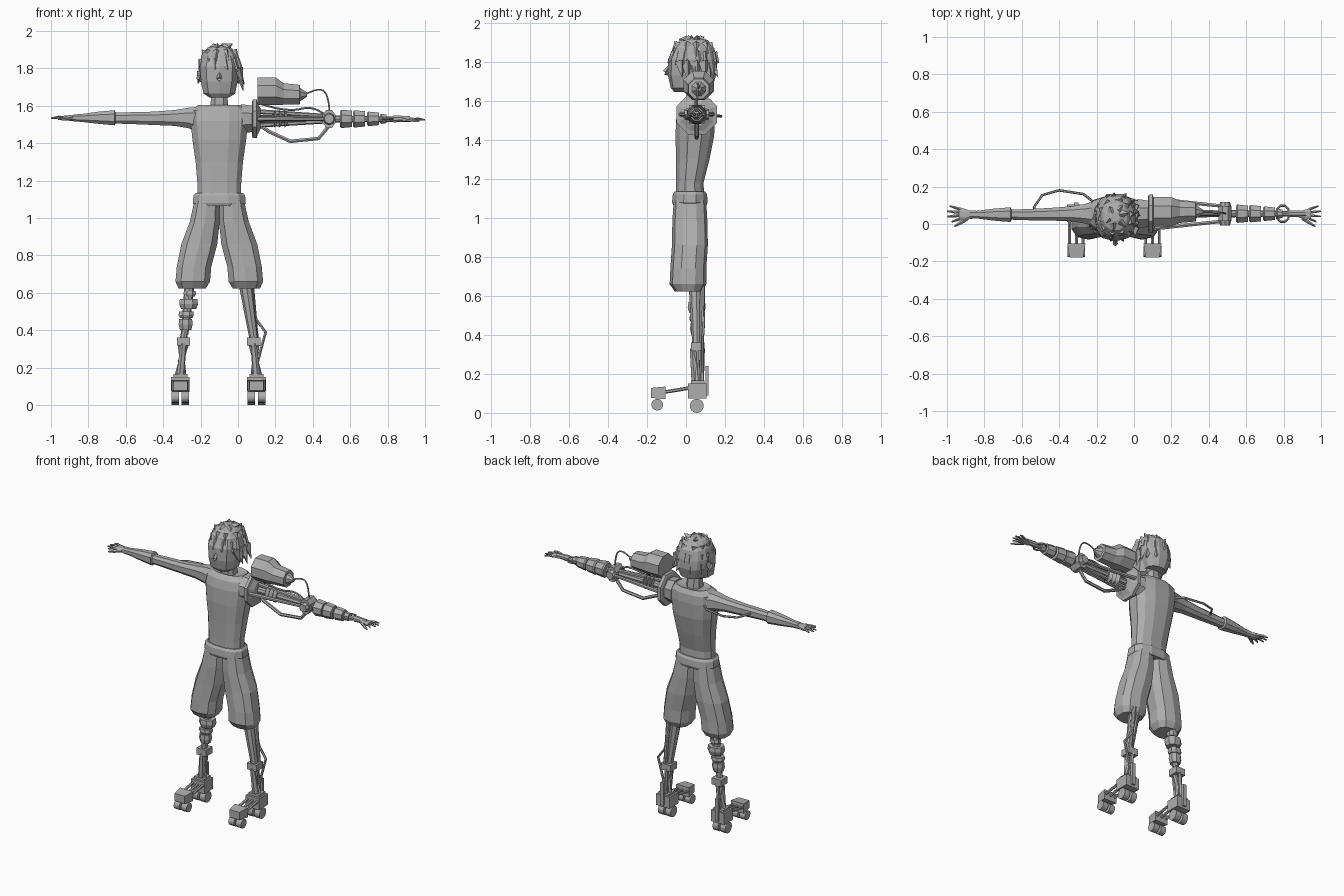
import bpy, bmesh, math, random
from mathutils import Vector, Matrix

random.seed(4)
GREY = bpy.data.materials.new("plain_grey")
GREY.diffuse_color = (0.42, 0.42, 0.42, 1)


def finish(name, bm):
    bmesh.ops.recalc_face_normals(bm, faces=bm.faces)
    me = bpy.data.meshes.new(name)
    bm.to_mesh(me)
    bm.free()
    me.materials.append(GREY)
    ob = bpy.data.objects.new(name, me)
    bpy.context.collection.objects.link(ob)
    return ob


def loft(name, rings, axis="z", n=10, sq=0.8, turn=0.5):
    """Skin a stack of rings (t, a, b, radius_a, radius_b) along an axis."""
    bm = bmesh.new()
    loops = []
    for t, a, b, ra, rb in rings:
        loop = []
        for i in range(n):
            th = 2 * math.pi * (i + turn) / n
            c, s = math.cos(th), math.sin(th)
            u = a + ra * math.copysign(abs(c) ** sq, c)
            v = b + rb * math.copysign(abs(s) ** sq, s)
            loop.append(bm.verts.new({"z": (u, v, t), "x": (t, u, v), "y": (u, t, v)}[axis]))
        loops.append(loop)
    for p, q in zip(loops, loops[1:]):
        for i in range(n):
            j = (i + 1) % n
            bm.faces.new((p[i], p[j], q[j], q[i]))
    bm.faces.new(loops[0])
    bm.faces.new(loops[-1])
    return finish(name, bm)


def rods(name, items, n=6):
    """Tapered rods, each (start, end, radius_1, radius_2), in one mesh."""
    bm = bmesh.new()
    for p, q, r1, r2 in items:
        p, q = Vector(p), Vector(q)
        m = Matrix.Translation((p + q) / 2) @ (q - p).to_track_quat("Z", "Y").to_matrix().to_4x4()
        bmesh.ops.create_cone(bm, cap_ends=True, segments=n, radius1=r1, radius2=r2,
                              depth=(q - p).length, matrix=m)
    return finish(name, bm)


def box(name, x0, x1, y0, y1, z0, z1, front=1.0):
    """Box; 'front' scales the width and height of the -y end."""
    c = ((x0 + x1) / 2, (y0 + y1) / 2, (z0 + z1) / 2)
    bm = bmesh.new()
    bmesh.ops.create_cube(bm, size=1)
    for v in bm.verts:
        k = front if v.co.y < 0 else 1
        v.co = (c[0] + v.co.x * (x1 - x0) * k, c[1] + v.co.y * (y1 - y0), c[2] + v.co.z * (z1 - z0) * k)
    return finish(name, bm)


def hose(name, pts, r, smooth=True):
    cu = bpy.data.curves.new(name, "CURVE")
    cu.dimensions = "3D"
    cu.bevel_depth, cu.bevel_resolution, cu.use_fill_caps = r, 1, True
    sp = cu.splines.new("NURBS" if smooth else "POLY")
    sp.points.add(len(pts) - 1)
    for p, co in zip(sp.points, pts):
        p.co = (*co, 1)
    if smooth:
        sp.use_endpoint_u, sp.order_u, sp.resolution_u = True, 3, 4
    sp.use_smooth = False
    cu.materials.append(GREY)
    bpy.context.collection.objects.link(bpy.data.objects.new(name, cu))


MX = -0.10   # body centre line

# Torso, neck and belt
loft("torso", [(1.10, MX, .02, .120, .075), (1.18, MX, .02, .120, .072), (1.30, MX, .035, .130, .088),
               (1.42, MX, .045, .148, .102), (1.52, MX, .05, .158, .102), (1.575, MX, .055, .155, .092),
               (1.605, MX, .06, .115, .07), (1.595, MX, .055, .055, .05)], n=12)
loft("neck", [(1.57, MX, .05, .052, .052), (1.68, MX, .045, .045, .045)], n=8)
loft("belt", [(1.065, MX, .02, .138, .088), (1.08, MX, .02, .145, .094), (1.12, MX, .02, .142, .09),
              (1.135, MX, .02, .13, .08)], n=12)

# Baggy shorts, one loft per leg
for side, s in (("left", -1), ("right", 1)):
    loft("shorts_" + side, [(1.09, MX + s * .066, .02, .070, .083), (.98, MX + s * .078, .02, .083, .09),
                            (.86, MX + s * .107, .02, .100, .092), (.74, MX + s * .135, .012, .096, .092),
                            (.66, MX + s * .142, .01, .096, .094), (.622, MX + s * .145, .012, .075, .07)], n=10)

# Head with flat-sided face and pointed nose
loft("head", [(1.645, MX, -.015, .055, .045), (1.665, MX, .0, .088, .078), (1.73, MX, .015, .102, .108),
              (1.81, MX, .025, .108, .118), (1.87, MX, .035, .09, .1)], n=10, sq=.8)
rods("nose", [((MX, -.075, 1.79), (MX, -.107, 1.745), .004, .014),
              ((MX, -.107, 1.745), (MX, -.075, 1.735), .014, .008)], n=4)
rods("ears", [((MX + s * .095, .035, 1.75), (MX + s * .113, .045, 1.755), .024, .018) for s in (-1, 1)])

# Hair cap with layered spikes
loft("hair_cap", [(1.68, MX, .085, .07, .055), (1.75, MX, .075, .103, .088), (1.81, MX, .045, .112, .118),
                  (1.87, MX, .04, .098, .108), (1.91, MX, .04, .065, .075), (1.925, MX, .04, .02, .025)], n=12, sq=.9)
spikes = []
for z, rad, count in ((1.78, .95, 11), (1.84, .9, 13), (1.89, .72, 10), (1.91, .35, 6)):
    for i in range(count):
        th = 2 * math.pi * (i + random.random() * .6) / count
        c, s = math.cos(th), math.sin(th)
        if z < 1.8 and s < -.1:
            continue                     # keep the face clear
        p = Vector((MX + .1 * rad * c, .04 + .11 * rad * s, z))
        q = p + Vector((.03 * c + .01, .035 * s - .005, -.055 if z < 1.9 else .012))
        q.z += random.uniform(-.012, .012)
        spikes.append((p, q, .026, .002))
for y, z in ((-.03, 1.72), (.0, 1.70), (.05, 1.68), (.09, 1.70)):   # side locks
    spikes.append(((MX + .10, y, 1.80), (MX + .128, y + .01, z), .028, .002))
rods("hair_spikes", spikes, n=4)


# Hands: palm, four fingers and a thumb
def hand(name, s, wrist, k, zc):
    loft(name + "_palm", [(s * wrist, .05, zc, .018 * k, .016 * k), (s * (wrist + .03), .05, zc, .032 * k, .016 * k),
                          (s * (wrist + .065), .055, zc, .036 * k, .012 * k)], axis="x", n=8)
    x = wrist + .055
    fingers = []
    for j, tip in enumerate((.975, .998, 1.0, .985)):
        y = .03 + j * .016
        mid = (s * (x + tip) / 2, y + (j - 1.5) * .006, zc + .004)
        fingers += [((s * x, y, zc), mid, .009 * k, .008 * k),
                    (mid, (s * tip, y + (j - 1.5) * .012, zc - .002), .008 * k, .004)]
    fingers += [((s * (wrist + .02), .03, zc), (s * (wrist + .06), .005, zc - .005), .011 * k, .010 * k),
                ((s * (wrist + .06), .005, zc - .005), (s * (wrist + .09), -.013, zc - .008), .010 * k, .004)]
    rods(name + "_fingers", fingers, n=5)


# Natural arm with long gauntlet
loft("natural_arm", [(-.20, .055, 1.525, .075, .075), (-.265, .055, 1.535, .055, .058),
                     (-.34, .055, 1.535, .042, .045), (-.45, .052, 1.533, .036, .038),
                     (-.56, .05, 1.534, .032, .034), (-.68, .05, 1.534, .028, .03)], axis="x", n=8)
loft("gauntlet", [(-.655, .05, 1.535, .03, .03), (-.66, .05, 1.536, .042, .043), (-.75, .05, 1.536, .034, .034),
                  (-.84, .05, 1.535, .022, .022), (-.88, .05, 1.535, .024, .02)], axis="x", n=8)
hand("natural_hand", -1, .87, 1.0, 1.535)
hose("arm_cable", [(-.22, .12, 1.52), (-.27, .16, 1.52), (-.40, .18, 1.52), (-.49, .155, 1.525),
                   (-.535, .09, 1.535), (-.53, .07, 1.535)], .007, False)

# Mechanical shoulder plate and socket
AZ, AY = 1.53, .055
loft("shoulder_socket", [(.02, AY, AZ, .085, .085), (.08, AY, AZ, .075, .075)], axis="x", n=8, sq=1)
loft("shoulder_plate", [(.075, AY, AZ, .10, .10), (.08, AY, AZ, .112, .112), (.10, AY, AZ, .112, .112),
                        (.105, AY, AZ, .09, .09), (.12, AY, AZ, .06, .06)], axis="x", n=8, sq=1)

# Upper arm: tapering rods, centre piston with collars
rods("upper_arm_struts", [((.09, AY + a, AZ + b), (.48, AY + a * .5, AZ + b * .4), .013, .01)
                          for a, b in ((.08, 0), (-.08, 0), (0, .04), (0, -.035))])
rods("upper_arm_piston", [((.1, AY, AZ), (.48, AY, AZ), .022, .018)], n=8)
rods("piston_collars", [((x - h, AY, AZ), (x + h, AY, AZ), a, b) for x in (.20, .228, .256)
                        for h, a, b in ((.008, .048, .03),)], n=8)

# Shoulder canister with nozzle
CZ = 1.678
loft("canister", [(.105, AY + .01, CZ, .085, .08), (.20, AY + .01, CZ, .085, .08), (.245, AY + .01, CZ - .015, .064, .062),
                  (.33, AY + .01, CZ - .018, .056, .056), (.332, AY + .01, CZ - .018, .038, .038),
                  (.37, AY + .01, CZ - .018, .012, .012)], axis="x", n=8, sq=1)
hose("canister_cable", [(.36, .065, 1.66), (.43, .062, 1.70), (.485, .06, 1.66), (.49, .055, 1.56)], .005)
hose("lower_arm_hose", [(.10, AY, 1.505), (.17, AY, 1.46), (.28, AY, 1.41), (.43, AY, 1.425),
                        (.485, AY, 1.49)], .011, False)
hose("upper_arm_hose", [(.12, .05, 1.61), (.20, .05, 1.585), (.30, .05, 1.575), (.36, .05, 1.59),
                        (.42, .05, 1.585), (.47, .05, 1.55)], .006)

# Elbow joint, axle running front to back
loft("elbow", [(.015, .487, AZ, .038, .052), (.095, .487, AZ, .038, .052)], axis="y", n=8, sq=1)
rods("elbow_caps", [((.487, -.008, AZ), (.487, .02, AZ), .026, .034), ((.487, .09, AZ), (.487, .118, AZ), .034, .026)], n=8)

# Forearm segments on a core rod
rods("forearm_core", [((.48, AY, AZ), (.92, AY, AZ - .003), .02, .012)], n=8)
for i, (x0, x1, r0, r1) in enumerate(((.545, .61, .053, .047), (.615, .68, .050, .044), (.69, .755, .042, .036),
                                      (.76, .795, .029, .024), (.825, .92, .02, .016))):
    loft(f"forearm_segment_{i + 1}", [(x0, AY, AZ, r0 * .85, r0 * .85), (x0 + .008, AY, AZ, r0, r0),
                                      (x1, AY, AZ, r1, r1)], axis="x", n=8, sq=1)
hose("wrist_ring", [(.795 + .036 * math.cos(i * math.pi / 5), AY + .045 * math.sin(i * math.pi / 5), AZ)
                    for i in range(11)], .006, False)
hand("mechanical_hand", 1, .88, .85, 1.526)


# Mechanical feet: ankle block, twin struts, toe block, wheels
def foot(side, x):
    box("ankle_block_" + side, x - .05, x + .05, .01, .105, .075, .15)
    box("ankle_top_" + side, x - .038, x + .038, .025, .095, .145, .165)
    box("heel_fin_" + side, x - .012, x + .012, .10, .116, .09, .24)
    box("toe_block_" + side, x - .048, x + .048, -.18, -.105, .07, .135, .78)
    rods("toe_struts_" + side, [((x + d, .02, .128), (x + d, -.12, .105), .009, .009) for d in (-.036, 0, .036)])
    rods("wheels_" + side, [((x + s * .007, y, r + lift), (x + s * .047, y, r + lift), r, r)
                            for s in (-1, 1) for y, r, lift in ((.055, .036, 0), (-.147, .03, .012))], n=14)


foot("left", -.308)
foot("right", .099)

# Left leg: stacked shin segments, knee collar, thin struts
rods("left_leg_core", [((-.255, .055, .68), (-.285, .055, .38), .028, .02),
                       ((-.285, .055, .40), (-.295, .055, .32), .018, .022)], n=8)
for i, (z, x, r, h) in enumerate(((.595, -.258, .036, .03), (.54, -.264, .054, .055), (.482, -.277, .044, .035),
                                  (.43, -.28, .04, .06))):
    loft(f"left_leg_segment_{i + 1}", [(z - h / 2, x, .055, r * .8, r * .75), (z, x, .055, r, r * .92),
                                       (z + h / 2, x, .055, r * .93, r * .85)], n=8, sq=.9)
# Right leg: long tapered strut pair with side hose
rods("right_leg_struts", [((.035, .05, .68), (.088, .055, .33), .038, .022),
                          ((.07, .085, .66), (.10, .08, .34), .014, .012)], n=8)
hose("right_leg_hose", [(.06, .085, .62), (.095, .09, .46), (.148, .085, .39), (.115, .085, .27),
                        (.085, .08, .15)], .008, False)

# Ankle collars and lower struts on both legs
for side, xk, xa in (("left", -.292, -.308), ("right", .084, .099)):
    box("shin_collar_" + side, xk - .035, xk + .035, .025, .095, .318, .362)
    rods("lower_struts_" + side, [((xk + d, .055, .34), (xa - d * 1.1, .06, .15), .015, .013) for d in (-.018, .018)]
         + [((xk, .035, .33), (xa, .05, .15), .016, .022), ((xk, .085, .33), (xa, .08, .15), .012, .012)])
